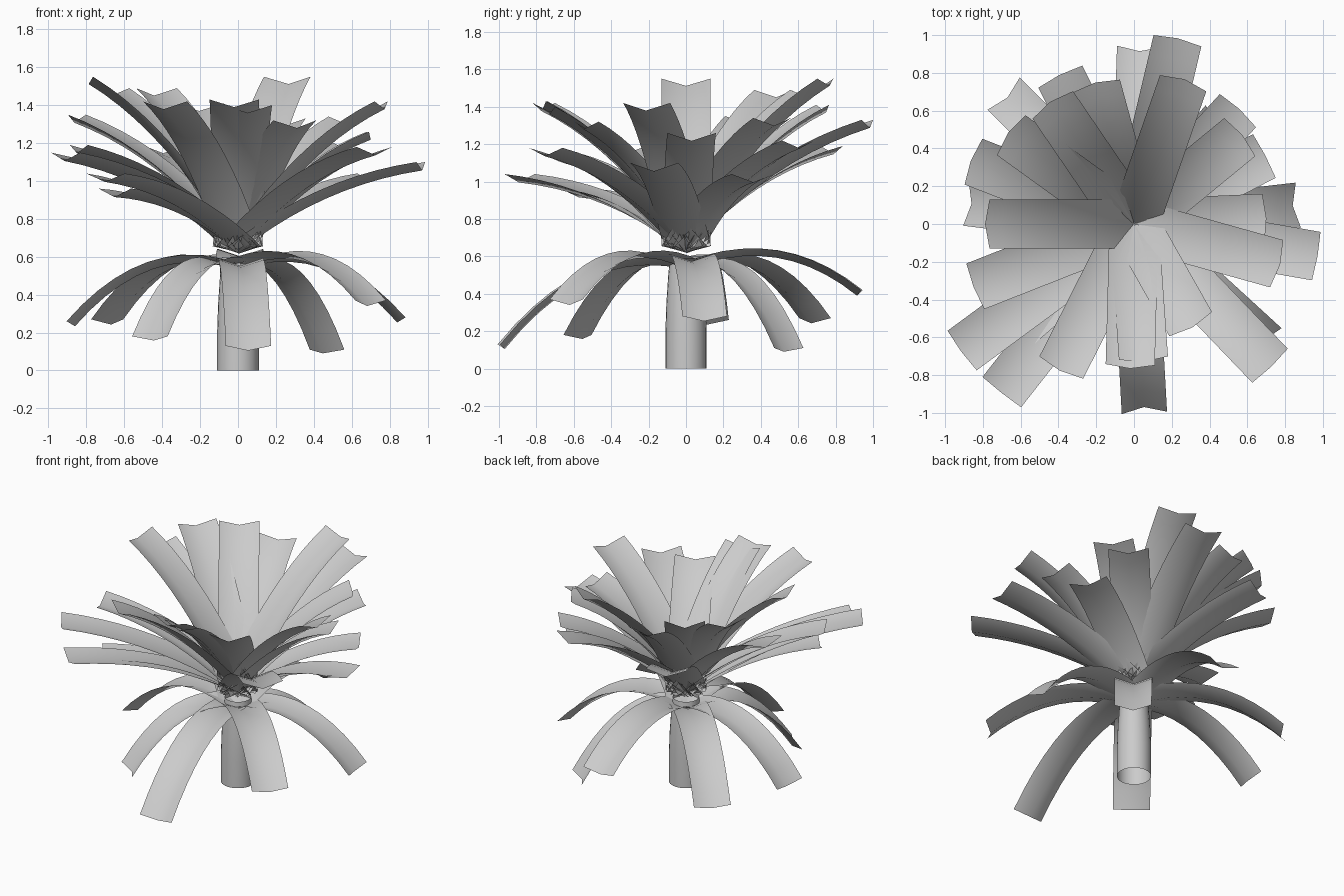
import bpy, bmesh, math
from mathutils import Vector

if "Cube" in bpy.data.objects:
    bpy.data.objects.remove(bpy.data.objects["Cube"])

STEPS = 10


def finish(bm, name):
    me = bpy.data.meshes.new(name)
    bm.to_mesh(me)
    bm.free()
    for p in me.polygons:
        p.use_smooth = True
    ob = bpy.data.objects.new(name, me)
    bpy.context.collection.objects.link(ob)
    return ob


def add_leaf(bm, tip, base, ctrl, half_width, fold):
    """Strip folded into a shallow V, swept along a quadratic arc to the tip."""
    out = Vector((tip[0], tip[1], 0))
    r = out.length
    out.normalize()
    side = Vector((-out.y, out.x, 0))
    up = Vector((0, 0, 1))
    p0, p1, p2 = Vector(base), Vector(ctrl), Vector((r, tip[2]))
    prev = None
    for i in range(STEPS + 1):
        t = i / STEPS
        p = p0 * (1 - t) ** 2 + p1 * 2 * t * (1 - t) + p2 * t * t
        d = ((p1 - p0) * (1 - t) + (p2 - p1) * t).normalized()
        normal = -out * d.y + up * d.x
        c = out * p.x + up * p.y
        row = [bm.verts.new(c + side * half_width),
               bm.verts.new(c - normal * fold),
               bm.verts.new(c - side * half_width)]
        if prev:
            for k in range(2):
                bm.faces.new((prev[k + 1], row[k + 1], row[k], prev[k]))
        prev = row


def whorl(name, tips, base, control, half_width, fold):
    bm = bmesh.new()
    for tip in tips:
        r = math.hypot(tip[0], tip[1])
        add_leaf(bm, tip, base, control(r, tip[2]), half_width, fold)
    return finish(bm, name)


# Tapered trunk, open at the ends
bm = bmesh.new()
prev = None
for z, r in ((0, .11), (.2, .11), (.35, .105), (.5, .095), (.6, .085)):
    ring = [bm.verts.new((r * math.cos(a), r * math.sin(a), z))
            for a in (2 * math.pi * i / 24 for i in range(24))]
    if prev:
        for i in range(24):
            j = (i + 1) % 24
            bm.faces.new((prev[i], prev[j], ring[j], ring[i]))
    prev = ring
finish(bm, "trunk")

# Tip positions of each whorl
drooping = [(.055, -1.0, .13), (.03, .94, .42), (-.89, .11, .26), (-.69, .69, .27),
            (-.465, -.58, .18), (.47, .55, .11), (.87, .1, .28), (.7, -.64, .37)]
spreading = [(.23, .97, 1.33), (-.39, .78, 1.19), (-.85, .33, 1.35),
             (-.84, -.33, 1.19), (-.91, -.67, 1.15), (-.7, -.89, 1.04),
             (.72, -.75, 1.18), (.965, -.17, 1.1), (.69, .36, 1.04),
             (.55, .6, 1.22), (-.65, -.57, .96)]
upright = [(.26, .745, 1.55), (-.2, .73, 1.41), (-.43, .63, 1.49), (-.65, .47, 1.49),
           (-.765, 0, 1.55), (-.385, -.76, 1.42), (-.02, -.745, 1.43),
           (.05, -.71, 1.4), (.3, -.53, 1.32), (.755, -.21, 1.42),
           (.685, .03, 1.26), (.56, .46, 1.34)]


def arch(r, z):
    return (.54 * r, .69 + .25 * max(z - .1, 0))


def rise(r, z):
    return (.44 * r, .66 + .6 * (z - .66) + .095)


whorl("drooping_leaves", drooping, (0, .57), arch, .12, .04)
whorl("spreading_leaves", spreading, (-.03, .655), rise, .13, .045)
whorl("upright_leaves", upright, (-.03, .655), rise, .13, .045)
